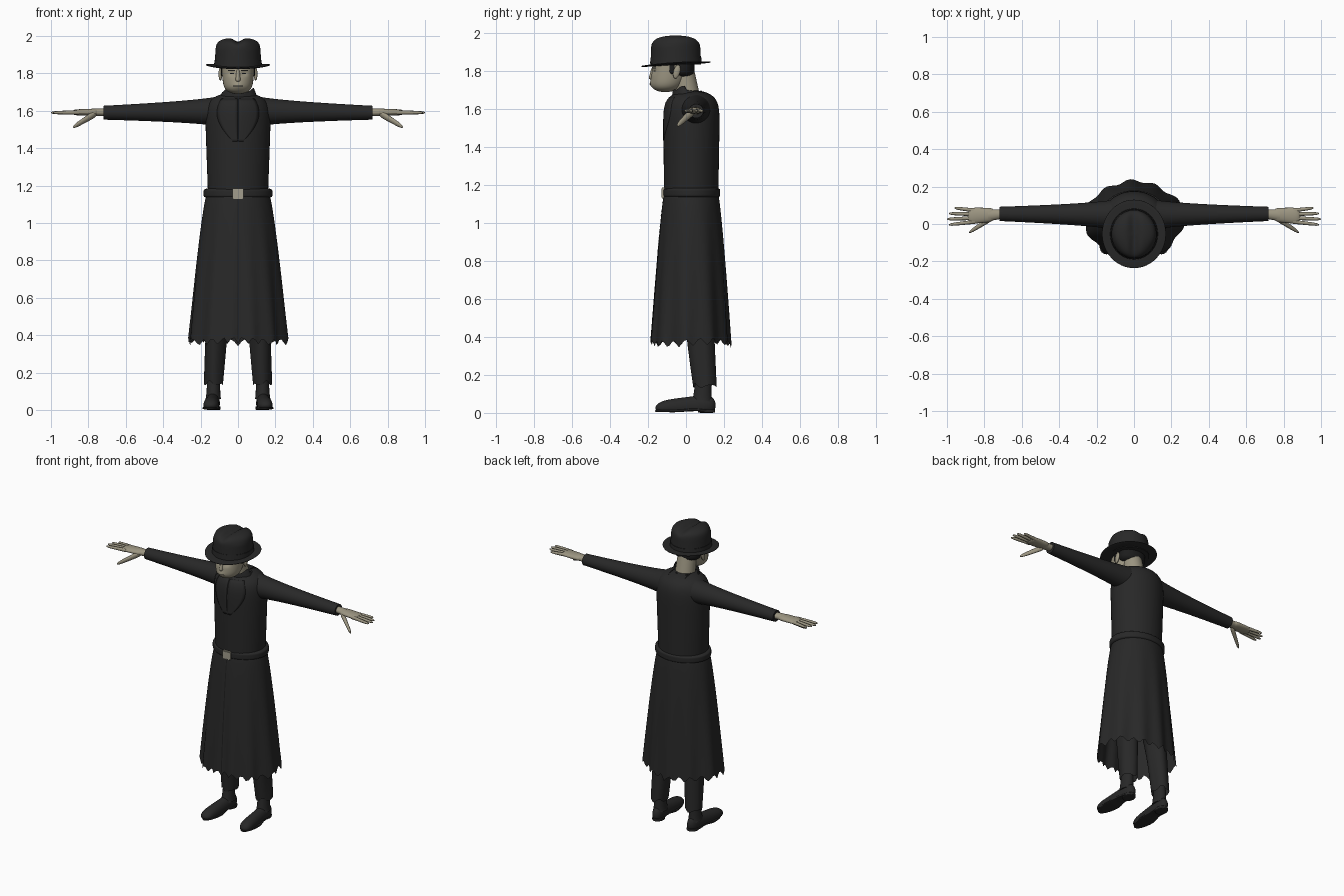
import bpy, bmesh, math
from math import sin, cos, pi, exp
from mathutils import Vector
from mathutils.bvhtree import BVHTree

if "Cube" in bpy.data.objects:
    bpy.data.objects.remove(bpy.data.objects["Cube"])


def material(name, red, green, blue):
    mat = bpy.data.materials.new(name)
    mat.use_nodes = True
    mat.diffuse_color = (red, green, blue, 1)
    shader = mat.node_tree.nodes["Principled BSDF"]
    shader.inputs["Base Color"].default_value = (red, green, blue, 1)
    shader.inputs["Roughness"].default_value = 0.8
    return mat


CLOTH = material("charcoal cloth", .021, .021, .021)
BLACK = material("black hair and seams", .012, .012, .012)
SKIN = material("pale skin", .33, .3, .22)
METAL = material("dull buckle metal", .36, .34, .27)


def finish(bm, name, mat):
    bmesh.ops.recalc_face_normals(bm, faces=bm.faces)
    mesh = bpy.data.meshes.new(name)
    bm.to_mesh(mesh)
    bm.free()
    mesh.materials.append(mat)
    part = bpy.data.objects.new(name, mesh)
    bpy.context.collection.objects.link(part)
    bpy.ops.object.select_all(action='DESELECT')
    part.select_set(True)
    bpy.context.view_layer.objects.active = part
    bpy.ops.object.shade_smooth_by_angle(angle=math.radians(50))
    return part


# Profiles along a sweep: straight, rounded at the end, at the start, at both
def straight(t):
    return 1


def dome(power):
    return lambda t: max(1 - t ** power, 0.0001) ** .5


def bowl(power):
    return lambda t: dome(power)(1 - t)


def egg(power):
    return lambda t: dome(power)(abs(2 * t - 1))


def unchanged(x, y, z):
    return x, y, z


def sweep(name, mat, start, end, size, end_size, profile=straight, flare=1.0,
          side=1, sides=32, steps=14, capped=True, warp=unchanged):
    """Elliptical rings from start to end, square to the longest direction."""
    start, end = Vector(start), Vector(end)
    axis = max(range(3), key=lambda i: abs(end[i] - start[i]))
    across = [i for i in range(3) if i != axis]
    bm = bmesh.new()
    rings = []
    for step in range(steps + 1):
        t = (1 - cos(pi * step / steps)) / 2
        radii = Vector(size).lerp(Vector(end_size), t ** flare) * profile(t)
        ring = []
        for k in range(sides):
            angle = 2 * pi * k / sides
            point = start.lerp(end, t)
            point[across[0]] += radii.x * cos(angle)
            point[across[1]] += radii.y * sin(angle)
            x, y, z = warp(*point)
            ring.append(bm.verts.new((x * side, y, z)))
        rings.append(ring)
    for low, high in zip(rings, rings[1:]):
        for k in range(sides):
            bm.faces.new((low[k - 1], low[k], high[k], high[k - 1]))
    if capped:
        bm.faces.new(rings[0])
        bm.faces.new(rings[-1])
    return finish(bm, name, mat)


def ball(name, mat, centre, radii, power=2, **options):
    x, y, z = centre
    rx, ry, rz = radii
    return sweep(name, mat, (x, y, z - rz), (x, y, z + rz), (rx, ry), (rx, ry),
                 profile=egg(power), **options)


def front_plate(name, mat, target, top, bottom, outline, side=1, lift=.002, thickness=0):
    """Thin plate laid on the front of a part; outline(t) gives its two x limits."""
    source = bmesh.new()
    source.from_mesh(target.data)
    tree = BVHTree.FromBMesh(source)
    source.free()
    bm = bmesh.new()
    rows = []
    for step in range(17):
        t = step / 16
        z = top + (bottom - top) * t
        inner, outer = outline(t)
        row = []
        for k in range(7):
            x = side * (inner + (outer - inner) * k / 6)
            hit = tree.ray_cast(Vector((x, -2, z)), Vector((0, 1, 0)))[0]
            if hit:
                row.append(bm.verts.new((x, hit.y - lift, z)))
        rows.append(row)
    for high, low in zip(rows, rows[1:]):
        for k in range(1, min(len(high), len(low))):
            bm.faces.new((high[k - 1], high[k], low[k], low[k - 1]))
    plate = finish(bm, name, mat)
    if thickness:
        plate.modifiers.new("thickness", 'SOLIDIFY').thickness = thickness


# Coat: torso, flared skirt with a torn hem, belt and collar
def skirt_folds(x, y, z):
    drop = max(0, (1.13 - z) / .77)
    angle = math.atan2(y, x)
    fold = 1 + drop * (.035 * cos(11 * angle + .6) + .015 * sin(5 * angle))
    zigzag = abs(4 * (angle * 11 / pi % 1) - 2) - 1
    tear = max(0, drop - .8) * (.11 * zigzag + .04 * sin(3 * angle))
    return x * fold, y * fold, z + tear


def collar_rags(x, y, z):
    height = z - 1.64
    lean = -.2 if y > 0 else .2
    return x, y, z + height * (lean + .2 * sin(90 * x))


torso = sweep("coat_torso", CLOTH, (0, .027, 1.14), (0, .03, 1.7), (.16, .143), (.18, .15),
              profile=dome(14), sides=48, steps=32)
skirt = sweep("coat_skirt", CLOTH, (0, .027, 1.15), (0, .022, .37), (.168, .143), (.264, .207),
              flare=.75, sides=88, steps=24, capped=False, warp=skirt_folds)
front_plate("coat_front_seam", BLACK, skirt, top=1.13, bottom=.38, outline=lambda t: (-.003, .003))
ball("belt", CLOTH, (0, .03, 1.16), (.184, .15, .03), power=8, sides=48)
sweep("coat_collar", CLOTH, (0, .025, 1.64), (0, .005, 1.7), (.12, .1), (.085, .075),
      sides=36, capped=False, warp=collar_rags)

bm = bmesh.new()
bmesh.ops.create_cube(bm, size=1)
bmesh.ops.scale(bm, vec=(.06, .02, .056), verts=bm.verts)
bmesh.ops.bevel(bm, geom=bm.edges[:], offset=.004, segments=2, affect='EDGES')
bmesh.ops.translate(bm, vec=(0, -.12, 1.158), verts=bm.verts)
finish(bm, "belt_buckle", METAL)


# Head and neck
def face_shape(x, y, z):
    if y < -.12:
        socket = exp(-((abs(x) - .033) / .016) ** 2 - ((z - 1.8) / .012) ** 2)
        lips = exp(-(x / .025) ** 2 - ((z - 1.733) / .014) ** 2)
        y += .01 * socket - .006 * lips
    return x, y, z


sweep("neck", SKIN, (0, .02, 1.62), (0, -.02, 1.82), (.065, .065), (.058, .06))
head = sweep("head", SKIN, (0, -.11, 1.69), (0, -.06, 1.88), (.068, .075), (.091, .106),
             profile=bowl(10), flare=.5, sides=48, steps=40, warp=face_shape)
sweep("nose", SKIN, (0, -.178, 1.755), (0, -.17, 1.825), (.018, .025), (.008, .01),
      profile=egg(6), flare=.6, sides=16)
front_plate("mouth", BLACK, head, top=1.735, bottom=1.731, outline=lambda t: (-.026, .026))
ball("hair_back", BLACK, (0, -.018, 1.82), (.091, .064, .055), power=4)


# Hat: curved brim, creased crown and band
def brim_curve(x, y, z):
    return x, y, z + .3 * x * x + .06 * y


def crown_crease(x, y, z):
    dent = max(0, z - 1.93) / .06
    pinch = dent * exp(-((y + .14) / .05) ** 2)
    return x * (1 - .15 * pinch), y, z - .022 * dent * exp(-(x / .028) ** 2)


ball("hat_brim", CLOTH, (0, -.053, 1.84), (.171, .183, .006), power=4, sides=48, steps=24, warp=brim_curve)
sweep("hat_crown", CLOTH, (0, -.053, 1.835), (0, -.055, 1.992), (.125, .133), (.117, .127),
      profile=dome(10), sides=48, steps=32, warp=crown_crease)
sweep("hat_band", CLOTH, (0, -.053, 1.84), (0, -.053, 1.873), (.128, .136), (.126, .134),
      sides=48, steps=2)


# Shoe details
def above_sole(x, y, z):
    return x, y, max(z, .014)


def sole_outline(x, y, z):
    waist = exp(-((y - .04) / .05) ** 2)
    return .14 + (x - .14) * (1 - .25 * waist) - .03 * y, y, z + .008 * waist


# Mirrored parts: face, lapels, arms, hands, legs and shoes
for side, tag in ((1, "left"), (-1, "right")):
    front_plate(tag + "_eye", BLACK, head, top=1.803, bottom=1.797, outline=lambda t: (.022, .044), side=side)
    front_plate(tag + "_brow", BLACK, head, top=1.819, bottom=1.813, outline=lambda t: (.016, .053), side=side)
    ball(tag + "_sideburn", BLACK, (.086, -.074, 1.825), (.006, .014, .04), power=4, side=side, sides=12)
    ball(tag + "_ear", SKIN, (.094, -.048, 1.797), (.01, .018, .036), side=side, sides=16,
         warp=lambda x, y, z: (x, y + (z - 1.8) / 5, z))
    front_plate(tag + "_lapel", CLOTH, torso, top=1.665, bottom=1.435, side=side, thickness=.006,
                outline=lambda t: (.003, .113 * cos(2 * t - .66)))

    sweep(tag + "_sleeve", CLOTH, (.06, .05, 1.598), (.72, .054, 1.59), (.1, .1), (.038, .037),
          flare=.42, side=side, steps=24)
    sweep(tag + "_wrist", SKIN, (.7, .053, 1.592), (.78, .047, 1.592), (.024, .021), (.032, .02), side=side)
    sweep(tag + "_palm", SKIN, (.74, .05, 1.592), (.89, .043, 1.592), (.036, .021), (.045, .015),
          profile=egg(6), side=side)
    for i, finger in enumerate(("index", "middle", "ring", "little")):
        knuckle = (.85, .012 + .02 * i, 1.592)
        tip = (1 - (i - 1) ** 2 / 100, .03 * i - .004, 1.59)
        sweep(f"{tag}_{finger}_finger", SKIN, knuckle, tip, (.011, .012), (.008, .008),
              profile=dome(12), side=side, sides=12)
    sweep(tag + "_thumb", SKIN, (.75, .04, 1.593), (.882, -.045, 1.513), (.019, .022), (.01, .012),
          profile=egg(6), side=side, sides=16)

    sweep(tag + "_trouser_leg", CLOTH, (.13, .1, .145), (.09, .03, .9), (.05, .062), (.075, .095),
          side=side, capped=False,
          warp=lambda x, y, z: (x + .003 * sin(70 * y), y, z + .012 * sin(80 * x + 40 * y)))
    sweep(tag + "_ankle", CLOTH, (.132, .085, .06), (.13, .095, .24), (.042, .055), (.031, .038),
          flare=.5, side=side)
    sweep(tag + "_shoe", CLOTH, (.147, -.162, .025), (.13, .156, .04), (.046, .03), (.036, .06),
          profile=egg(6), flare=.6, side=side, steps=24, warp=above_sole)
    ball(tag + "_sole", CLOTH, (.14, -.004, .01), (.05, .158, .007), power=8, side=side, warp=sole_outline)
    ball(tag + "_heel", CLOTH, (.13, .108, .01), (.037, .046, .01), power=12, side=side)
